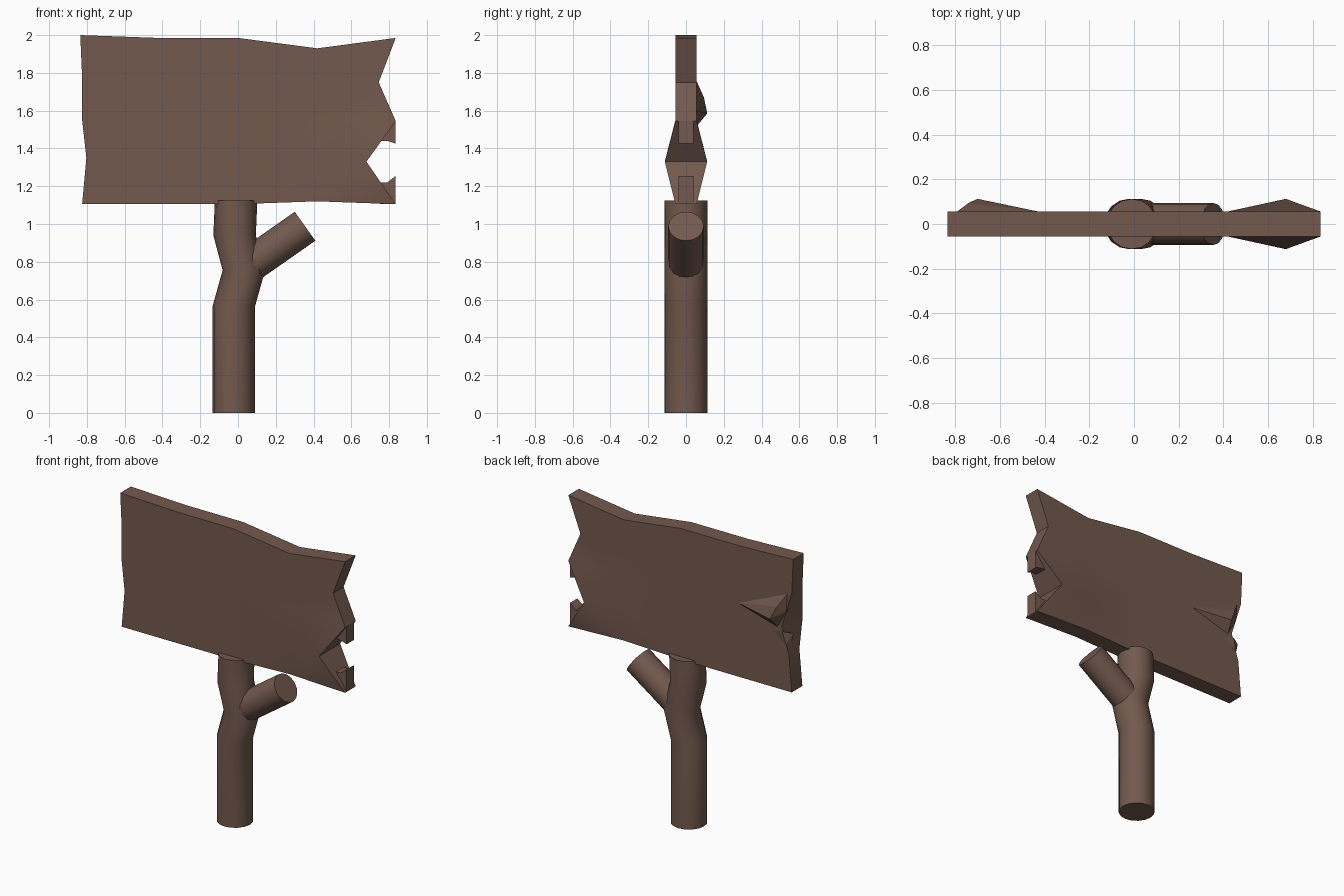
import bpy, bmesh, math
from mathutils import Vector

if "Cube" in bpy.data.objects:
    bpy.data.objects.remove(bpy.data.objects["Cube"])

wood = bpy.data.materials.new("brown_wood")
wood.diffuse_color = (0.17, 0.10, 0.075, 1)
wood.use_nodes = True
wood.node_tree.nodes["Principled BSDF"].inputs["Base Color"].default_value = wood.diffuse_color


def finish(name, bm, smooth=True):
    bmesh.ops.recalc_face_normals(bm, faces=bm.faces[:])
    me = bpy.data.meshes.new(name)
    bm.to_mesh(me)
    bm.free()
    me.materials.append(wood)
    ob = bpy.data.objects.new(name, me)
    bpy.context.collection.objects.link(ob)
    if smooth:
        bpy.ops.object.select_all(action='DESELECT')
        ob.select_set(True)
        bpy.context.view_layer.objects.active = ob
        bpy.ops.object.shade_smooth_by_angle(angle=math.radians(30))
    return ob


def tube(name, rings, sides=16):
    """Loft through rings given as (centre, u axis, v axis)."""
    bm = bmesh.new()
    loops = []
    for c, u, v in rings:
        loops.append([bm.verts.new(Vector(c) + Vector(u) * math.cos(a) + Vector(v) * math.sin(a))
                      for a in (2 * math.pi * k / sides for k in range(sides))])
    for a, b in zip(loops, loops[1:]):
        for k in range(sides):
            n = (k + 1) % sides
            bm.faces.new((a[k], a[n], b[n], b[k]))
    bm.faces.new(loops[0])
    bm.faces.new(loops[-1])
    return finish(name, bm)


def slab(name, pts, half):
    """Prism from an xz outline, centred on y = 0."""
    bm = bmesh.new()
    f = [bm.verts.new((x, -half, z)) for x, z in pts]
    b = [bm.verts.new((x, half, z)) for x, z in pts]
    bm.faces.new(f)
    bm.faces.new(b)
    for k in range(len(pts)):
        n = (k + 1) % len(pts)
        bm.faces.new((f[k], f[n], b[n], b[k]))
    return finish(name, bm, False)


def hull(name, pts):
    bm = bmesh.new()
    for p in pts:
        bm.verts.new(p)
    bmesh.ops.convex_hull(bm, input=bm.verts[:])
    return finish(name, bm, False)


# Crooked post
R = 0.1125
tube("post", [((x, 0, z), (R, 0, 0), (0, R, 0)) for x, z in
              ((-0.022, 0), (-0.022, 0.565), (0.031, 0.755), (-0.018, 0.94), (-0.01, 1.125))])

# Cut branch stub
d = Vector((0.155, 0, 0.11)).normalized()
u = Vector((d.z, 0, -d.x)) * 0.094
tube("branch", [(c, u, (0, 0.094, 0)) for c in
                ((0.04, 0, 0.768), (0.355, 0, 0.988))])

# Weathered board: 4 x 4 grid on both faces, with shifted edge points
T = 0.056
xs = (-0.825, -0.42, 0, 0.42, 0.835)
zs = (1.105, 1.33, 1.55, 1.77, 1.985)
edge = {(0, 1): (-0.803, 1.35), (0, 4): (-0.835, 2.0), (3, 4): (0.42, 1.93),
        (4, 3): (0.745, 1.75), (4, 2): (0.835, 1.545), (4, 1): (0.68, 1.33),
        (3, 0): (0.42, 1.12)}
bm = bmesh.new()
grid = {}
for s in (-1, 1):
    for i in range(5):
        for j in range(5):
            x, z = edge.get((i, j), (xs[i], zs[j]))
            y = T
            if (i, j) == (4, 1):        # swollen split
                y = 0.1125
            if (s, i, j) == (1, 0, 2):  # chipped back edge
                x, z = -0.75, 1.53
            grid[s, i, j] = bm.verts.new((x, s * y, z))
    for i in range(4):
        for j in range(4):
            a, b, c, e = (grid[s, i, j], grid[s, i + 1, j],
                          grid[s, i + 1, j + 1], grid[s, i, j + 1])
            if j % 2 == 0:
                bm.faces.new((a, b, c))
                bm.faces.new((a, c, e))
            else:
                bm.faces.new((a, b, e))
                bm.faces.new((b, c, e))
rim = ([(i, 0) for i in range(4)] + [(4, j) for j in range(4)] +
       [(i, 4) for i in range(4, 0, -1)] + [(0, j) for j in range(4, 0, -1)])
for p, q in zip(rim, rim[1:] + rim[:1]):
    bm.faces.new((grid[-1, *p], grid[-1, *q], grid[1, *q], grid[1, *p]))
finish("board", bm)

# Thin splinters left in the torn right edge
slab("upper_splinter", [(0.745, 1.44), (0.79, 1.44), (0.835, 1.425),
                        (0.835, 1.545), (0.80, 1.56)], 0.04)
slab("lower_splinter", [(0.70, 1.22), (0.79, 1.22), (0.835, 1.255),
                        (0.835, 1.105), (0.72, 1.108)], 0.04)

# Lifted chip and small splinter on the back of the left edge
hull("back_chip", [(-0.80, 0.05, 1.77), (-0.42, 0.054, 1.60), (-0.72, 0.05, 1.51),
                   (-0.70, 0.1125, 1.585), (-0.74, 0.095, 1.67), (-0.79, 0.05, 1.64)])
hull("back_splinter", [(-0.80, 0.03, 1.40), (-0.82, 0.03, 1.49), (-0.64, 0.05, 1.47),
                       (-0.76, 0.064, 1.50), (-0.78, 0.058, 1.42)])
